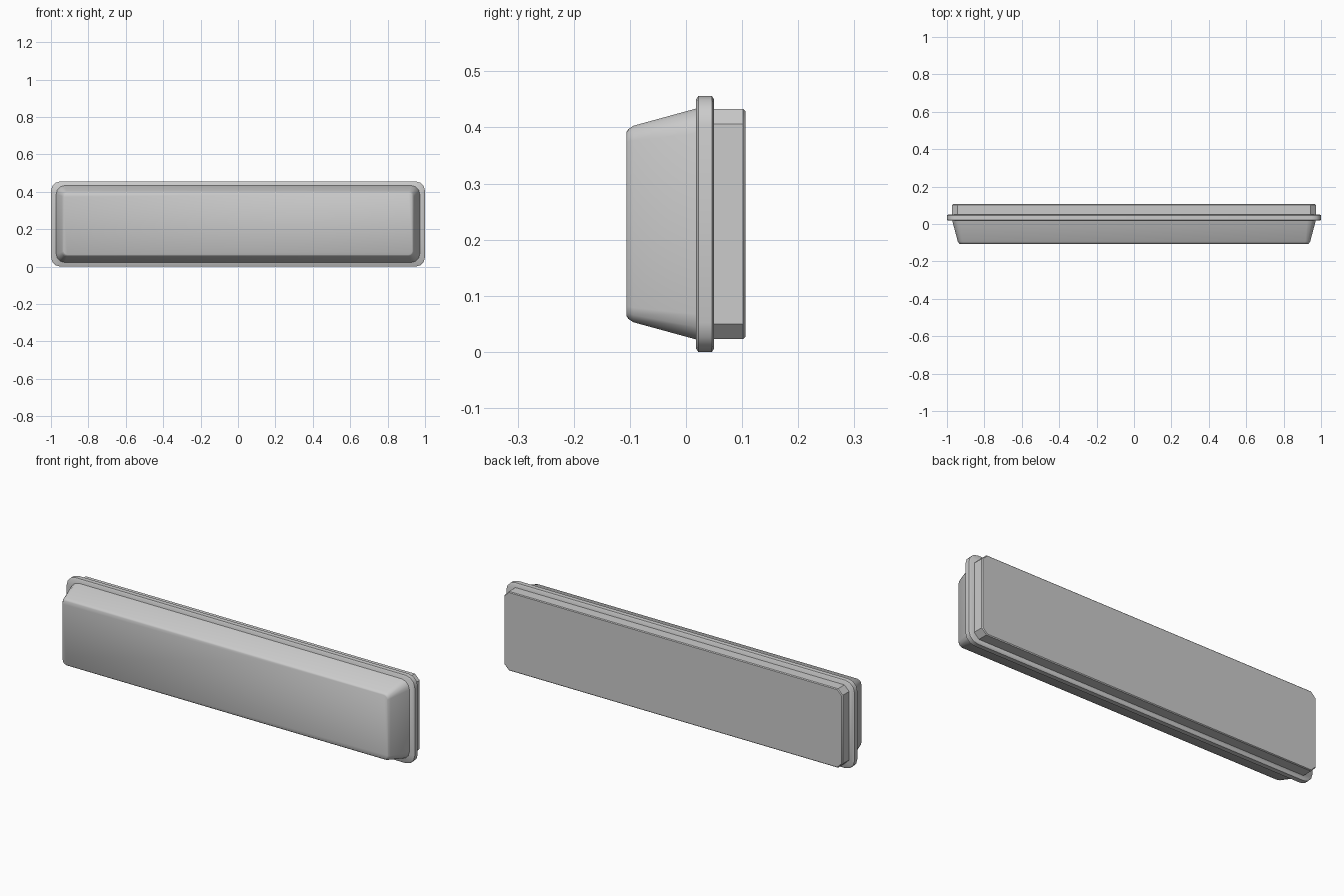
import bpy, bmesh, math

if "Cube" in bpy.data.objects:
    bpy.data.objects.remove(bpy.data.objects["Cube"])

CZ = 0.228  # centre height of the whole panel


def outline(hx, hz, cut, segs):
    """Rounded rectangle in x/z with corner size cut and segs faces per corner."""
    pts = []
    for sx, sz, start in ((1, 1, 0), (-1, 1, 90), (-1, -1, 180), (1, -1, 270)):
        for i in range(segs + 1):
            a = math.radians(start + 90 * i / segs)
            pts.append((sx * (hx - cut) + cut * math.cos(a),
                        sz * (hz - cut) + cut * math.sin(a)))
    return pts


def loft(name, rings, segs):
    """Skin a solid through rings of (y, half width, half height, corner)."""
    bm = bmesh.new()
    loops = [[bm.verts.new((x, y, CZ + z)) for x, z in outline(hx, hz, c, segs)]
             for y, hx, hz, c in rings]
    n = len(loops[0])
    for a, b in zip(loops, loops[1:]):
        for i in range(n):
            j = (i + 1) % n
            bm.faces.new((a[i], a[j], b[j], b[i]))
    bm.faces.new(loops[0])
    bm.faces.new(loops[-1])
    bmesh.ops.recalc_face_normals(bm, faces=bm.faces)
    mesh = bpy.data.meshes.new(name)
    bm.to_mesh(mesh)
    bm.free()
    ob = bpy.data.objects.new(name, mesh)
    bpy.context.collection.objects.link(ob)
    bpy.ops.object.select_all(action='DESELECT')
    ob.select_set(True)
    bpy.context.view_layer.objects.active = ob
    bpy.ops.object.shade_smooth_by_angle(angle=math.radians(40))
    return ob


# Tapered front cover with a softened front edge
loft("front_cover", [(-0.106, 0.932, 0.164, 0.020),
                     (-0.103, 0.935, 0.169, 0.022),
                     (-0.094, 0.942, 0.175, 0.026),
                     (0.019, 0.972, 0.206, 0.045)], 3)

# Thin flange around the middle
loft("rim_flange", [(0.018, 0.994, 0.222, 0.046),
                    (0.022, 1.000, 0.228, 0.052),
                    (0.046, 1.000, 0.228, 0.052),
                    (0.050, 0.994, 0.222, 0.046)], 3)

# Straight back block with chamfered corners
loft("back_block", [(0.049, 0.972, 0.205, 0.027),
                    (0.102, 0.972, 0.205, 0.027),
                    (0.106, 0.968, 0.201, 0.025)], 1)
